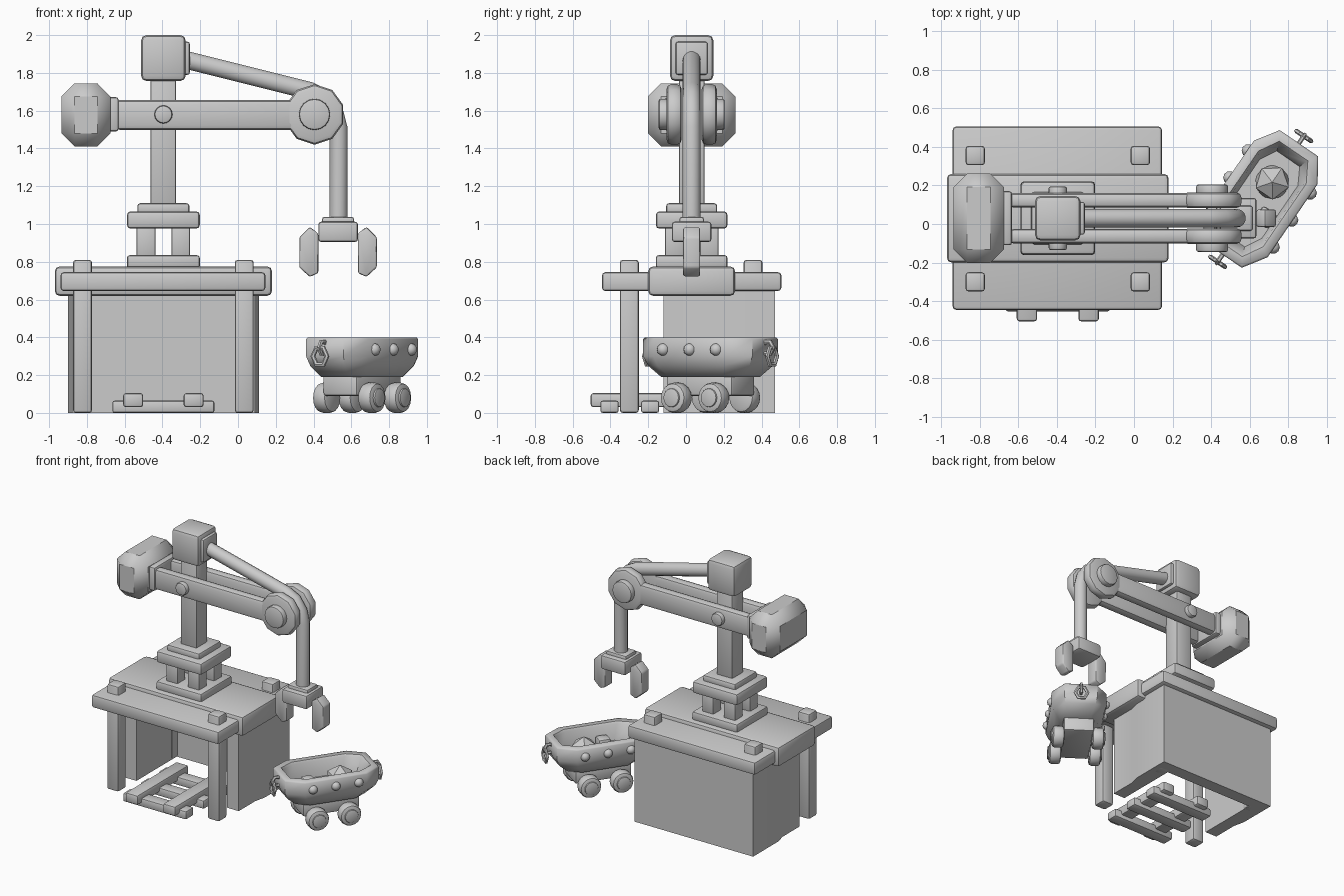
import bpy, bmesh, math
from mathutils import Matrix, Vector

if "Cube" in bpy.data.objects:
    bpy.data.objects.remove(bpy.data.objects["Cube"])

grey = bpy.data.materials.new("plain grey")
grey.diffuse_color = (0.6, 0.6, 0.6, 1)
grey.use_nodes = True
grey.node_tree.nodes["Principled BSDF"].inputs["Base Color"].default_value = grey.diffuse_color


def finish(name, bm, bevel=0.0, segments=2, angle=40, matrix=None):
    """Bevel, shade and link one part."""
    if bevel:
        edges = [e for e in bm.edges if len(e.link_faces) == 2 and e.calc_face_angle(0) > 0.5]
        bmesh.ops.bevel(bm, geom=edges, offset=bevel, segments=segments, profile=0.5,
                        affect='EDGES', clamp_overlap=True)
    if matrix:
        bm.transform(matrix)
    bmesh.ops.recalc_face_normals(bm, faces=bm.faces)
    me = bpy.data.meshes.new(name)
    bm.to_mesh(me)
    bm.free()
    me.materials.append(grey)
    for p in me.polygons:
        p.use_smooth = True
    me.set_sharp_from_angle(angle=math.radians(angle))
    ob = bpy.data.objects.new(name, me)
    bpy.context.collection.objects.link(ob)
    return ob


def box(name, x, y, z, bevel=0.015, segments=2, matrix=None):
    """Box from (min, max) ranges."""
    bm = bmesh.new()
    bmesh.ops.create_cube(bm, size=1)
    for v in bm.verts:
        v.co = Vector([(r[0] + r[1]) / 2 + c * (r[1] - r[0]) for r, c in zip((x, y, z), v.co)])
    return finish(name, bm, bevel, segments, matrix=matrix)


def prism(name, pts, axis, lo, hi, bevel=0.0):
    """Extrude an outline along y (points are x, z) or z (points are x, y)."""
    bm = bmesh.new()
    put = (lambda a, b, d: (a, d, b)) if axis == 'y' else (lambda a, b, d: (a, b, d))
    face = bm.faces.new([bm.verts.new(put(a, b, lo)) for a, b in pts])
    ext = bmesh.ops.extrude_face_region(bm, geom=[face])
    step = Vector(put(0, 0, hi - lo))
    bmesh.ops.translate(bm, vec=step, verts=[g for g in ext['geom'] if isinstance(g, bmesh.types.BMVert)])
    return finish(name, bm, bevel)


def drum(name, centre, radius, depth, axis='y', sides=16, bevel=0.012, matrix=None):
    bm = bmesh.new()
    rot = Matrix.Rotation(math.pi / 2, 4, 'X') if axis == 'y' else Matrix()
    bmesh.ops.create_cone(bm, cap_ends=True, segments=sides, radius1=radius, radius2=radius,
                          depth=depth, matrix=Matrix.Translation(centre) @ rot)
    if bevel:
        rims = [e for e in bm.edges if e.calc_face_angle(0) > 1]
        bmesh.ops.bevel(bm, geom=rims, offset=bevel, segments=2, profile=0.5, affect='EDGES')
    return finish(name, bm, matrix=matrix)


def ball(name, centre, radius, subdiv, angle=60, matrix=None):
    bm = bmesh.new()
    bmesh.ops.create_icosphere(bm, subdivisions=subdiv, radius=radius,
                               matrix=Matrix.Translation(centre))
    return finish(name, bm, angle=angle, matrix=matrix)


def tube(name, pts, radius, cyclic=False, sides=12, matrix=None):
    """Round tube swept along points, joined by mitres."""
    bm = bmesh.new()
    pts = [Vector(p) for p in pts]
    n = len(pts)
    side = (pts[1] - pts[0]).cross(pts[2] - pts[1]).normalized()
    rings = []
    for i, p in enumerate(pts):
        a = (p - pts[i - 1]).normalized() if i or cyclic else (pts[1] - p).normalized()
        b = (pts[(i + 1) % n] - p).normalized() if i < n - 1 or cyclic else a
        t = (a + b).normalized()
        out = t.cross(side) / max(0.5, t.dot(a))
        rings.append([bm.verts.new(p + radius * (math.cos(k * math.tau / sides) * side
                                                 + math.sin(k * math.tau / sides) * out))
                      for k in range(sides)])
    for i in range(n if cyclic else n - 1):
        r, s = rings[i], rings[(i + 1) % n]
        for k in range(sides):
            bm.faces.new((r[k], r[(k + 1) % sides], s[(k + 1) % sides], s[k]))
    if not cyclic:
        bm.faces.new(rings[0])
        bm.faces.new(rings[-1])
    return finish(name, bm, angle=50, matrix=matrix)


CX, CY = -0.395, 0.03          # mast axis

# Shed: roof, posts and three-sided wall
box("roof_wide", (-0.94, 0.145), (-0.445, 0.505), (0.645, 0.745), 0.018)
box("roof_middle", (-0.97, 0.18), (-0.2, 0.26), (0.62, 0.775), 0.025)
for px in (-0.823, 0.033):
    for py in (-0.3, 0.355):
        box("post", (px - 0.05, px + 0.05), (py - 0.05, py + 0.05), (0, 0.81), 0.015)
half = [(0.485, -0.12), (0.485, 0.08), (0.505, 0.17), (0.505, 0.47)]
inner = [(0.385, 0.37), (0.385, -0.12)]
plan = [(CX + a, b) for a, b in half] + [(CX - a, b) for a, b in half[::-1]]
plan += [(CX - a, b) for a, b in inner[::-1]] + [(CX + a, b) for a, b in inner]
prism("shed_wall", plan, 'z', 0, 0.65)

# Track
for ty in (-0.405, -0.19, 0.03):
    box("track_tie", (-0.665, -0.125), (ty - 0.048, ty + 0.048), (0, 0.065), 0.012)
for tx in (-0.555, -0.235):
    box("track_rail", (tx - 0.053, tx + 0.053), (-0.505, 0.12), (0.03, 0.105), 0.015)

# Crane base, mast and head
box("mast_base", (CX - 0.193, CX + 0.193), (CY - 0.19, CY + 0.19), (0.765, 0.835))
box("mast_plate", (CX - 0.193, CX + 0.193), (CY - 0.19, CY + 0.19), (0.975, 1.067), 0.02)
box("mast_collar", (CX - 0.138, CX + 0.138), (CY - 0.135, CY + 0.135), (1.05, 1.11))
for sx in (-1, 1):
    for sy in (-1, 1):
        x, y = CX + sx * 0.092, CY + sy * 0.092
        box("base_pillar", (x - 0.05, x + 0.05), (y - 0.05, y + 0.05), (0.82, 0.99), 0.012)
box("mast", (CX - 0.068, CX + 0.068), (CY - 0.068, CY + 0.068), (1.1, 1.78), 0.012)
box("mast_head", (CX - 0.118, CX + 0.118), (CY - 0.115, CY + 0.115), (1.757, 2.0), 0.028)
box("head_plate", (-0.3, -0.255), (CY - 0.085, CY + 0.085), (1.79, 1.965), 0.012)

# Twin arms, joint discs and bolts
for s in (-1, 1):
    y = CY + s * 0.093
    box("arm", (-0.65, 0.42), (y - 0.038, y + 0.038), (1.498, 1.657), 0.025)
    drum("joint_disc", (0.405, y, 1.58), 0.16, 0.08, sides=10, bevel=0.025)
    drum("joint_cap", (0.405, CY + s * 0.14, 1.58), 0.083, 0.07)
    drum("arm_bolt", (CX, CY + s * 0.13, 1.58), 0.048, 0.07)
box("counterweight", (-0.935, -0.675), (CY - 0.232, CY + 0.232), (1.41, 1.745), 0.07, 1)
box("counterweight_plate", (-0.7, -0.632), (CY - 0.14, CY + 0.14), (1.49, 1.672), 0.015)

# Hoist tube bending over the joint
tube("hoist_tube", [(-0.28, CY, 1.87), (0.38, CY, 1.705), (0.46, CY, 1.665), (0.51, CY, 1.595),
                    (0.532, CY, 1.51), (0.532, CY, 1.0)], 0.048, sides=14)

# Gripper
GX = 0.53
box("gripper_collar", (GX - 0.085, GX + 0.085), (CY - 0.065, CY + 0.065), (0.99, 1.037), 0.012)
box("gripper_body", (GX - 0.105, GX + 0.105), (CY - 0.105, CY + 0.105), (0.905, 1.012), 0.015)
claw = [(0.15, 0.985), (0.105, 0.95), (0.105, 0.74), (0.15, 0.72), (0.205, 0.77), (0.205, 0.93)]
for s in (-1, 1):
    prism("claw", [(GX + s * a, z) for a, z in claw], 'y', CY - 0.045, CY + 0.045, 0.01)

# Cart, built along its own x axis then turned into place
CART = Matrix.Translation((0.657, 0.13, 0)) @ Matrix.Rotation(math.radians(55.6), 4, 'Z')
corners = [(0.35, -0.12), (0.35, 0.12), (0.23, 0.2), (-0.23, 0.2),
           (-0.35, 0.12), (-0.35, -0.12), (-0.23, -0.2), (0.23, -0.2)]
bm = bmesh.new()
loops = []
for fx, fy, z in ((0.74, 0.7, 0.19), (0.93, 0.92, 0.25), (1, 1, 0.3), (1, 1, 0.39),
                  (0.975, 0.96, 0.4), (0.86, 0.75, 0.4), (0.83, 0.7, 0.385), (0.72, 0.6, 0.27)):
    loops.append([bm.verts.new((a * fx, b * fy, z)) for a, b in corners])
for r, s in zip(loops, loops[1:]):
    for k in range(8):
        bm.faces.new((r[k], r[(k + 1) % 8], s[(k + 1) % 8], s[k]))
bm.faces.new(loops[0])
bm.faces.new(loops[-1])
finish("cart_tub", bm, angle=50, matrix=CART)
box("cart_chassis", (-0.21, 0.21), (-0.11, 0.11), (0.09, 0.21), 0.015, matrix=CART)
for s in (-1, 1):
    for u in (-0.17, 0, 0.17):
        ball("rivet", (u, s * 0.195, 0.335), 0.034, 2, matrix=CART)
    for u in (-0.12, 0.12):
        drum("wheel", (u, s * 0.145, 0.08), 0.08, 0.085, bevel=0.02, matrix=CART)
        drum("wheel_hub", (u, s * 0.185, 0.08), 0.05, 0.025, bevel=0.006, matrix=CART)
    # Coupling: an eye on the tub with a hanging hexagonal link
    hexagon = [(math.cos(k * math.pi / 3), math.sin(k * math.pi / 3)) for k in range(6)]
    tube("coupling_eye", [(s * 0.365 + 0.036 * a, 0, 0.345 + 0.036 * b) for a, b in hexagon],
         0.012, True, 6, CART)
    tube("coupling_link", [(s * 0.395, 0.045 * a, 0.3 + 0.05 * b) for a, b in hexagon],
         0.012, True, 6, CART)

# Cargo
ball("cargo_boulder", (0.105, 0.0, 0.295), 0.1, 1, angle=20, matrix=CART)
box("cargo_block", (-0.11, -0.02), (-0.12, -0.03), (0.25, 0.33), 0.015, matrix=CART)
box("cargo_block_small", (-0.16, -0.08), (0.01, 0.08), (0.25, 0.32), 0.015, matrix=CART)
